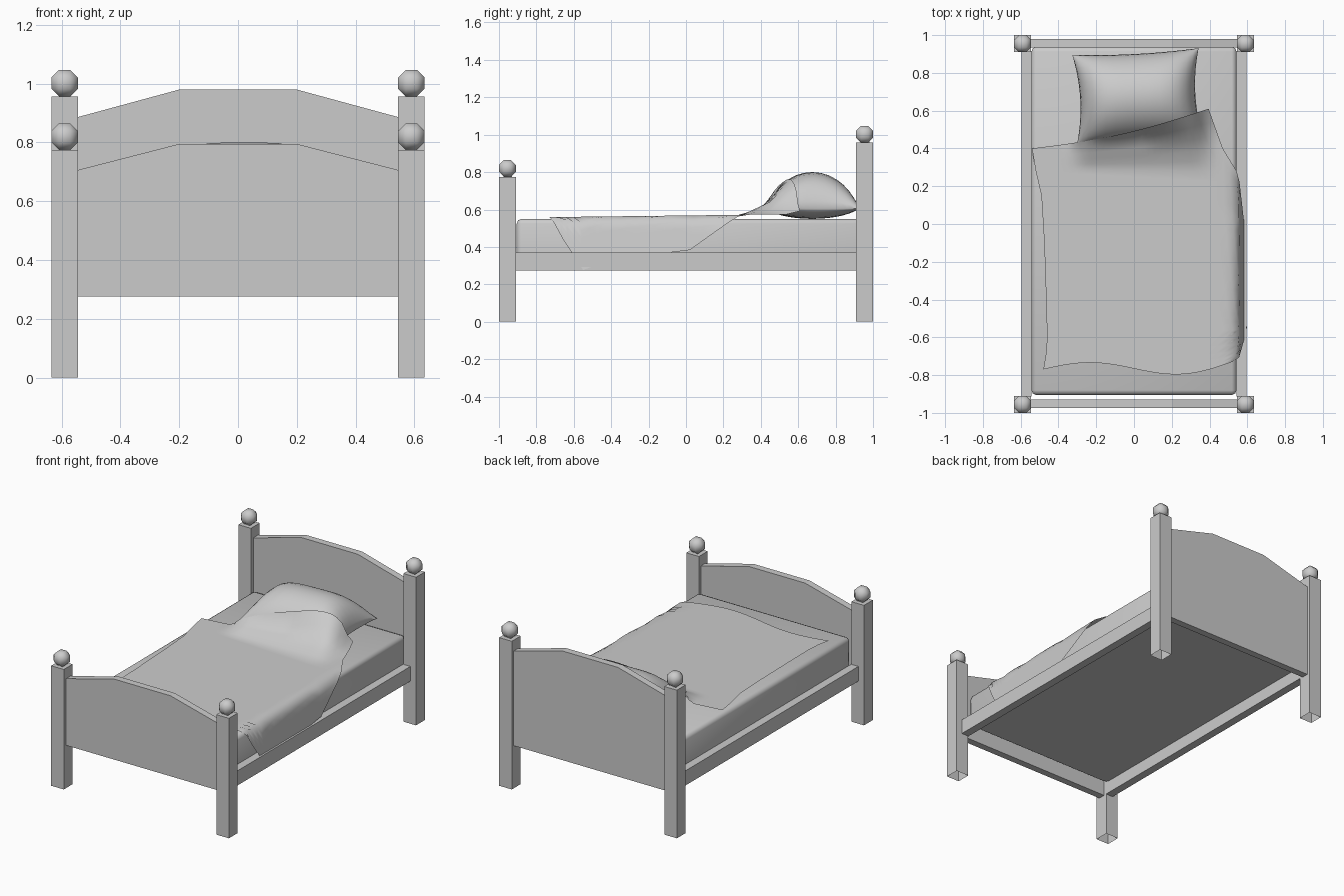
import bpy, bmesh, math

if "Cube" in bpy.data.objects:
    bpy.data.objects.remove(bpy.data.objects["Cube"])

def finish(name, bm, smooth=None):
    bmesh.ops.recalc_face_normals(bm, faces=bm.faces)
    me = bpy.data.meshes.new(name)
    bm.to_mesh(me)
    bm.free()
    ob = bpy.data.objects.new(name, me)
    bpy.context.collection.objects.link(ob)
    if smooth:
        bpy.ops.object.select_all(action='DESELECT')
        ob.select_set(True)
        bpy.context.view_layer.objects.active = ob
        bpy.ops.object.shade_smooth_by_angle(angle=math.radians(smooth))
    return ob

def box(x0, x1, y0, y1, z0, z1):
    bm = bmesh.new()
    bmesh.ops.create_cube(bm, size=1)
    for v in bm.verts:
        v.co = (x0 + (v.co.x + .5) * (x1 - x0), y0 + (v.co.y + .5) * (y1 - y0),
                z0 + (v.co.z + .5) * (z1 - z0))
    return bm

# Posts (open underneath) with faceted ball finials
for end, y, h in (("back", .955, .957), ("front", -.955, .775)):
    for side, x in (("left", -.59), ("right", .59)):
        bm = box(x - .045, x + .045, y - .045, y + .045, 0, h)
        low = [f for f in bm.faces if f.calc_center_median().z < .001]
        bmesh.ops.delete(bm, geom=low, context='FACES_ONLY')
        finish(f"{end}_{side}_post", bm)
        bm = box(x - .045, x + .045, y - .045, y + .045, h, h + .09)
        bmesh.ops.bevel(bm, geom=bm.edges[:], offset=.026, segments=1, affect='EDGES')
        finish(f"{end}_{side}_finial", bm, 60)

# Arched end boards
def board(name, y0, y1, side_z, top_z):
    bm = bmesh.new()
    pts = [(-.55, .275), (.55, .275), (.55, side_z), (.2, top_z), (-.2, top_z), (-.55, side_z)]
    face = bm.faces.new([bm.verts.new((x, y0, z)) for x, z in pts])
    ext = bmesh.ops.extrude_face_region(bm, geom=[face])
    for v in ext["geom"]:
        if isinstance(v, bmesh.types.BMVert):
            v.co.y = y1
    finish(name, bm)

board("headboard", .935, .98, .885, .98)
board("footboard", -.975, -.93, .705, .795)

# Side rails
for side, s in (("left", -1), ("right", 1)):
    a, b = sorted((s * .543, s * .595))
    finish(f"{side}_rail", box(a, b, -.912, .912, .275, .37))

# Mattress with rounded edges
bm = box(-.543, .543, -.905, .938, .355, .55)
bmesh.ops.bevel(bm, geom=[e for e in bm.edges if max(v.co.z for v in e.verts) > .5],
                offset=.025, segments=2, profile=.5, affect='EDGES')
finish("mattress", bm, 60)

# Pillow: two puffed sheets meeting in a pinched seam
CX, CY, HW, HD, ROT = .02, .675, .335, .225, math.radians(3)

def puff(p, q):
    return (max(0, 1 - p ** 4) * max(0, 1 - q * q)) ** .6

bm = bmesh.new()
N = 16
for up in (1, -1):
    grid = []
    for i in range(N + 1):
        row = []
        for j in range(N + 1):
            p = math.sin(math.pi / 2 * (2 * i / N - 1))
            q = math.sin(math.pi / 2 * (2 * j / N - 1))
            lx = HW * p * (1 - .09 * (1 - q * q))
            ly = HD * q * (1 + .06 * p * p)
            z = .605 + (.195 if up > 0 else -.055) * puff(p, q)
            row.append(bm.verts.new((CX + lx * math.cos(ROT) - ly * math.sin(ROT),
                                     CY + lx * math.sin(ROT) + ly * math.cos(ROT), z)))
        grid.append(row)
    for i in range(N):
        for j in range(N):
            bm.faces.new((grid[i][j], grid[i + 1][j], grid[i + 1][j + 1], grid[i][j + 1]))
bmesh.ops.remove_doubles(bm, verts=bm.verts, dist=.0005)
finish("pillow", bm, 70)

# Blanket: sheet lying on the mattress, hanging over the right edge and onto the pillow
def cover_z(x, y):
    z = .568 + .012 * y
    dx, dy = x - CX, y - CY
    p = (dx * math.cos(ROT) + dy * math.sin(ROT)) / HW
    q = (dy * math.cos(ROT) - dx * math.sin(ROT)) / HD
    fade = min(1, max(0, (1.15 - abs(p)) / .3))
    z = max(z, z + fade * .45 * min(.26, max(0, y - .3)))
    if abs(p) < 1 and abs(q) < 1:
        z = max(z, .62 + .195 * puff(p, q))
    return z

# left x, left y, right distance across the sheet, right y
rows = [(-.48, -.77, .52, -.73), (-.465, -.68, .65, -.66), (-.46, -.6, .82, -.55),
        (-.465, -.4, .78, -.44), (-.475, -.1, .745, -.2), (-.49, .15, .72, .02),
        (-.52, .28, .58, .22), (-.53, .34, .47, .40), (-.54, .40, .395, .61)]
bm = bmesh.new()
SUB, COLS = 3, 30
grid = []
for k in range((len(rows) - 1) * SUB + 1):
    a = min(k // SUB, len(rows) - 2)
    t = k / SUB - a
    xl, yl, sr, yr = [m + (n - m) * t for m, n in zip(rows[a], rows[a + 1])]
    v = k / ((len(rows) - 1) * SUB)
    line = []
    for c in range(COLS + 1):
        u = c / COLS
        s = xl + (sr - xl) * u
        y = yl + (yr - yl) * u
        y += max(0, 1 - v * 4) * (.04 * math.sin(2 * math.pi * u) - .02 * math.sin(math.pi * u))
        y -= max(0, v * 4 - 3) * .03 * math.sin(math.pi * u)
        drop = max(0, s - .535)
        x = min(s, .535) + min(drop, .02) + .16 * max(0, drop - .02)
        line.append(bm.verts.new((x, y, cover_z(x, y) - drop)))
    grid.append(line)
for a, b in zip(grid, grid[1:]):
    for c in range(COLS):
        bm.faces.new((a[c], a[c + 1], b[c + 1], b[c]))
finish("blanket", bm, 70)
